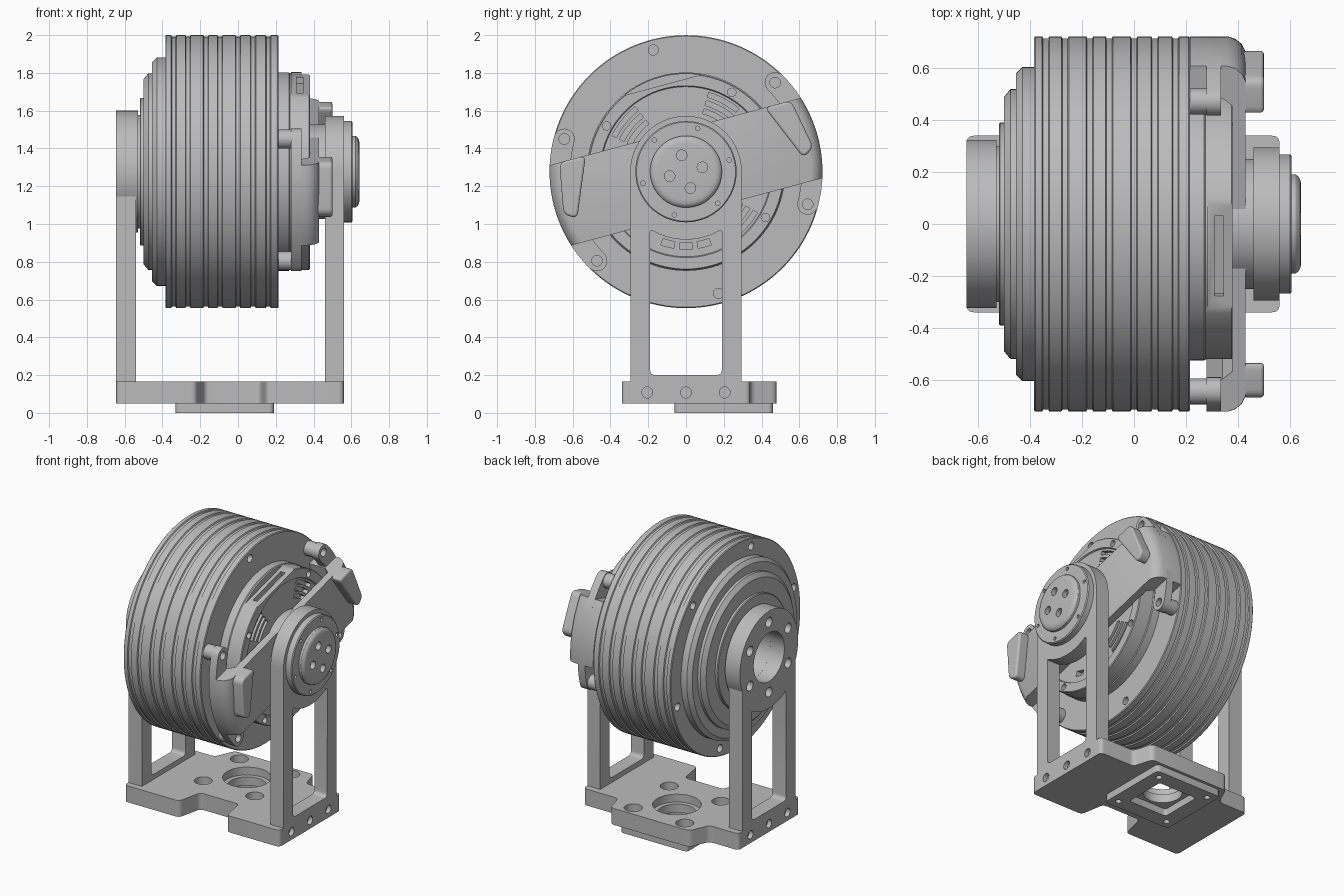
import bpy, bmesh, math
from math import cos, sin, pi, radians, sqrt
from mathutils import Matrix, Vector

cube = bpy.data.objects.get("Cube")
if cube:
    bpy.data.objects.remove(cube, do_unlink=True)

CZ = 1.277          # height of the wheel axis
R = 0.7225          # drum radius
TILT = radians(15)  # tilt of the cross bar

grey = bpy.data.materials.new("metal_grey")
grey.use_nodes = True
colour = (0.5, 0.5, 0.5, 1)
grey.diffuse_color = colour
grey.node_tree.nodes["Principled BSDF"].inputs["Base Color"].default_value = colour


def finish(name, bm):
    bmesh.ops.recalc_face_normals(bm, faces=bm.faces)
    mesh = bpy.data.meshes.new(name)
    bm.to_mesh(mesh)
    bm.free()
    mesh.materials.append(grey)
    ob = bpy.data.objects.new(name, mesh)
    bpy.context.collection.objects.link(ob)
    return ob


def prism(name, pts, lo, hi, axis="x"):
    """Extrude an outline: (y, z) along x, (x, y) along z, or (y, x) along z for 'bar'."""
    place = {"x": lambda p: (lo, p[0], p[1]),
             "z": lambda p: (p[0], p[1], lo),
             "bar": lambda p: (p[1], p[0], lo)}[axis]
    bm = bmesh.new()
    face = bm.faces.new([bm.verts.new(place(p)) for p in pts])
    out = bmesh.ops.extrude_face_region(bm, geom=[face])
    move = Vector((hi - lo, 0, 0)) if axis == "x" else Vector((0, 0, hi - lo))
    bmesh.ops.translate(bm, vec=move, verts=[v for v in out["geom"] if isinstance(v, bmesh.types.BMVert)])
    return finish(name, bm)


def lathe(name, profile, seg=96):
    """Spin a closed (x, radius) profile about the wheel axis."""
    bm = bmesh.new()
    verts = [bm.verts.new((x, 0, r)) for x, r in profile]
    edges = [bm.edges.new(pair) for pair in zip(verts, verts[1:])]
    bmesh.ops.spin(bm, geom=verts + edges, axis=(1, 0, 0), cent=(0, 0, 0),
                   angle=2 * pi, steps=seg)
    bmesh.ops.remove_doubles(bm, verts=bm.verts, dist=1e-5)
    bmesh.ops.translate(bm, vec=(0, 0, CZ), verts=bm.verts)
    return finish(name, bm)


def tilt(ob):
    """Move a part from bar coordinates onto the wheel axis."""
    ob.data.transform(Matrix.Translation((0, 0, CZ)) @ Matrix.Rotation(TILT, 4, "X"))
    return ob


def boolean(target, cutters, op="DIFFERENCE"):
    bm = bmesh.new()
    for c in cutters:
        bm.from_mesh(c.data)
        bpy.data.objects.remove(c, do_unlink=True)
    tool = finish("cutter", bm)
    tool.hide_render = True
    mod = target.modifiers.new("cut", "BOOLEAN")
    mod.operation, mod.solver, mod.object = op, "EXACT", tool
    bpy.context.view_layer.objects.active = target
    bpy.ops.object.modifier_apply(modifier=mod.name)
    bpy.data.objects.remove(tool, do_unlink=True)


def circle(u, v, r, n=24):
    return [(u + r * cos(2 * pi * i / n), v + r * sin(2 * pi * i / n)) for i in range(n)]


def arc(r, a0, a1, n=12, v=0):
    angles = [radians(a0 + (a1 - a0) * i / n) for i in range(n + 1)]
    return [(r * cos(a), v + r * sin(a)) for a in angles]


def sector(r0, r1, a0, a1, v=0):
    return arc(r1, a0, a1, v=v) + arc(r0, a1, a0, v=v)


def rounded(pts, rad, n=5):
    """Round every corner of an outline."""
    out = []
    for i, p in enumerate(pts):
        p = Vector(p)
        a, b = Vector(pts[i - 1]) - p, Vector(pts[(i + 1) % len(pts)]) - p
        d = min(rad, 0.45 * a.length, 0.45 * b.length)
        s, e = p + a.normalized() * d, p + b.normalized() * d
        for k in range(n + 1):
            t = k / n
            out.append(tuple(s * (1 - t) ** 2 + p * 2 * t * (1 - t) + e * t * t))
    return out


def square(u, v, h):
    return [(u - h, v - h), (u + h, v - h), (u + h, v + h), (u - h, v + h)]


def holes(r, rad, angles, lo, hi):
    return [prism("hole", circle(r * cos(radians(a)), CZ + r * sin(radians(a)), rad), lo, hi)
            for a in angles]


# Drum with stepped back and shallow grooves
profile = [(-0.54, 0), (-0.54, 0.3), (-0.52, 0.3), (-0.52, 0.385), (-0.515, 0.39), (-0.5, 0.39),
           (-0.5, 0.49), (-0.475, 0.52), (-0.455, 0.52), (-0.455, 0.58), (-0.43, 0.605),
           (-0.385, 0.605), (-0.385, R - 0.005), (-0.38, R)]
for x in (-0.34, -0.265, -0.17, -0.095, 0.0, 0.08, 0.16):
    profile += [(x - 0.014, R), (x - 0.01, R - 0.008), (x + 0.01, R - 0.008), (x + 0.014, R)]
profile += [(0.21, R), (0.215, R - 0.005), (0.215, 0)]
drum = lathe("drum", profile, 128)
bolt_angles = range(45, 405, 60)
boolean(drum, holes(0.667, 0.027, bolt_angles, -0.45, -0.34) + holes(0.667, 0.027, (105, 285), 0.17, 0.3)
        + [prism("bore", circle(0, CZ, 0.17, 48), -0.6, -0.3)])

# Inner housing with vents, screw holes and a flat
housing = lathe("inner_housing", [(0.2, 0), (0.2, 0.525), (0.27, 0.525), (0.275, 0.52), (0.375, 0.52),
                                  (0.38, 0.515), (0.38, 0.455), (0.37, 0.45), (0.37, 0)])
vents = [prism("vent", sector(r, r + 0.026, a0, a1, CZ), 0.335, 0.4)
         for r in (0.32, 0.365, 0.41) for a0, a1 in ((50, 74), (128, 154), (-58, -30))]
vents += [prism("vent", sector(0.375, 0.41, a - 5, a + 5, CZ), 0.335, 0.4) for a in (256, 270, 284)]
flat = tilt(prism("flat", [(-0.3, 0.475), (0.3, 0.475), (0.3, 0.6), (-0.3, 0.6)], 0.285, 0.42))
boolean(housing, vents + holes(0.485, 0.022, (60, 150, -30, 240), 0.33, 0.4) + [flat])
slot = tilt(prism("slot", [(-0.16, 0.44), (0.16, 0.44), (0.16, 0.5), (-0.16, 0.5)], 0.31, 0.345))
boolean(housing, [slot])

# Tilted cross bar trimmed to the drum outline
bar = tilt(prism("cross_bar", [(-0.8, 0.28), (-0.8, 0.43), (0.8, 0.43), (0.8, 0.215), (0.56, 0.215),
                               (0.56, 0.34), (0.53, 0.378), (-0.53, 0.378), (-0.56, 0.34),
                               (-0.56, 0.28)], -0.22, 0.22, "bar"))
boolean(bar, [lathe("trim", [(0.1, 0), (0.1, R), (0.36, R), (0.39, R - 0.01), (0.415, R - 0.03),
                             (0.43, R - 0.06), (0.46, R - 0.06), (0.46, 0)], 128)], "INTERSECT")

# Raised grips and bolt ears at both bar ends
grip = [(0.49, 0.22), (0.635, 0.22), (0.685, -0.05), (0.62, -0.09)]
for side, label in ((1, "back"), (-1, "front")):
    pts = [(side * a, c) for a, c in grip]
    pad = tilt(prism(label + "_grip", rounded(pts, 0.035), 0.42, 0.5))
    bev = pad.modifiers.new("soft_edge", "BEVEL")
    bev.width, bev.segments, bev.limit_method = 0.012, 3, "ANGLE"
    bev.angle_limit = radians(50)
    for up, where in ((1, "upper"), (-1, "lower")):
        outline = arc(R, 12, 30) + [(0.667 * cos(pi / 6) + 0.055 * cos(radians(t)),
                                     0.667 * sin(pi / 6) + 0.055 * sin(radians(t)))
                                    for t in range(45, 210, 15)] + arc(0.612, 30, 12)
        ear = tilt(prism(f"{label}_{where}_ear", [(side * a, up * c) for a, c in outline], 0.28, 0.335))
        angle = 15 + up * 30 if side > 0 else 195 - up * 30
        boolean(ear, holes(0.667, 0.028, (angle,), 0.3, 0.4))
        holes(0.667, 0.05, (angle,), 0.21, 0.285)[0].name = f"{label}_{where}_standoff"

# Upright legs with arched windows
arch = arc(0.36, 238, 302, 10, CZ)
window = [(0.19, 0.2), (-0.19, 0.2)] + arch
for name, lo, hi in (("right_leg", -0.645, -0.54), ("left_leg", 0.46, 0.56)):
    leg = prism(name, [(-0.295, 0.05), (0.295, 0.05)] + arc(0.295, 0, 180, 48, CZ), lo, hi)
    cuts = [prism("window", rounded(window, 0.03), lo - 0.1, hi + 0.1)]
    outer = lo if lo < 0 else hi
    cuts += [prism("hole", circle(y, 0.108, 0.029), outer - 0.04, outer + 0.04) for y in (-0.205, 0, 0.205)]
    if lo < 0:
        cuts.append(prism("bore", circle(0, CZ, 0.2, 48), lo - 0.1, hi + 0.1))
        cuts += holes(0.245, 0.034, range(30, 390, 60), lo - 0.1, hi + 0.1)
    boolean(leg, cuts)

# Bearing ring on the right leg
ring = lathe("bearing_ring", [(-0.645, 0.17), (-0.645, 0.323), (-0.53, 0.323), (-0.53, 0.17), (-0.645, 0.17)])
boolean(ring, holes(0.245, 0.034, range(30, 390, 60), -0.7, -0.59))

# Hub on the left leg
lathe("inner_spacer", [(0.36, 0), (0.36, 0.25), (0.47, 0.25), (0.47, 0)])
flange = lathe("hub_flange", [(0.55, 0), (0.55, 0.268), (0.6, 0.268), (0.606, 0.262), (0.606, 0)])
boolean(flange, holes(0.237, 0.012, range(15, 375, 60), 0.59, 0.65))
cap = lathe("hub_cap", [(0.6, 0), (0.6, 0.19), (0.622, 0.19), (0.634, 0.182), (0.641, 0.168), (0.643, 0.15), (0.643, 0)])
boolean(cap, holes(0.09, 0.028, range(15, 375, 90), 0.61, 0.7))

# Base plate with front notch, rear tab and mounting holes
base = prism("base_plate", rounded([(-0.22, -0.34), (-0.18, -0.16), (0.12, -0.16), (0.15, -0.34),
                                    (0.56, -0.34), (0.56, 0.34), (0.29, 0.34), (0.25, 0.48),
                                    (-0.36, 0.48), (-0.42, 0.34), (-0.645, 0.34), (-0.645, -0.34)],
                                   0.03), 0.05, 0.165, "z")
MX, MY = -0.07, 0.2
corners = [(MX + i * 0.2, MY + j * 0.2) for i in (-1, 1) for j in (-1, 1)]
boolean(base, [prism("hole", circle(x, y, 0.058), 0.1, 0.3, "z") for x, y in corners]
        + [prism("bore", circle(MX, MY, 0.155, 48), 0.11, 0.3, "z")]
        + [prism("hole", circle(y * 1, 0.108, 0.029), x - 0.03, x + 0.03)
           for x in (-0.645, 0.56) for y in (-0.205, 0, 0.205)])
boolean(base, [prism("bore", circle(MX, MY, 0.125, 48), -0.1, 0.2, "z")])

# Square foot under the plate
foot = prism("foot", rounded(square(MX, MY, 0.26), 0.03), 0, 0.055, "z")
boolean(foot, [prism("opening", rounded(square(MX, MY, 0.15), 0.02), -0.1, 0.2, "z")]
        + [prism("hole", circle(x, y, 0.02), -0.1, 0.03, "z") for x, y in corners])

# Smooth shading with sharp edges kept
for ob in bpy.context.scene.objects:
    ob.select_set(ob.type == "MESH")
bpy.context.view_layer.objects.active = drum
bpy.ops.object.shade_smooth_by_angle(angle=radians(30))
